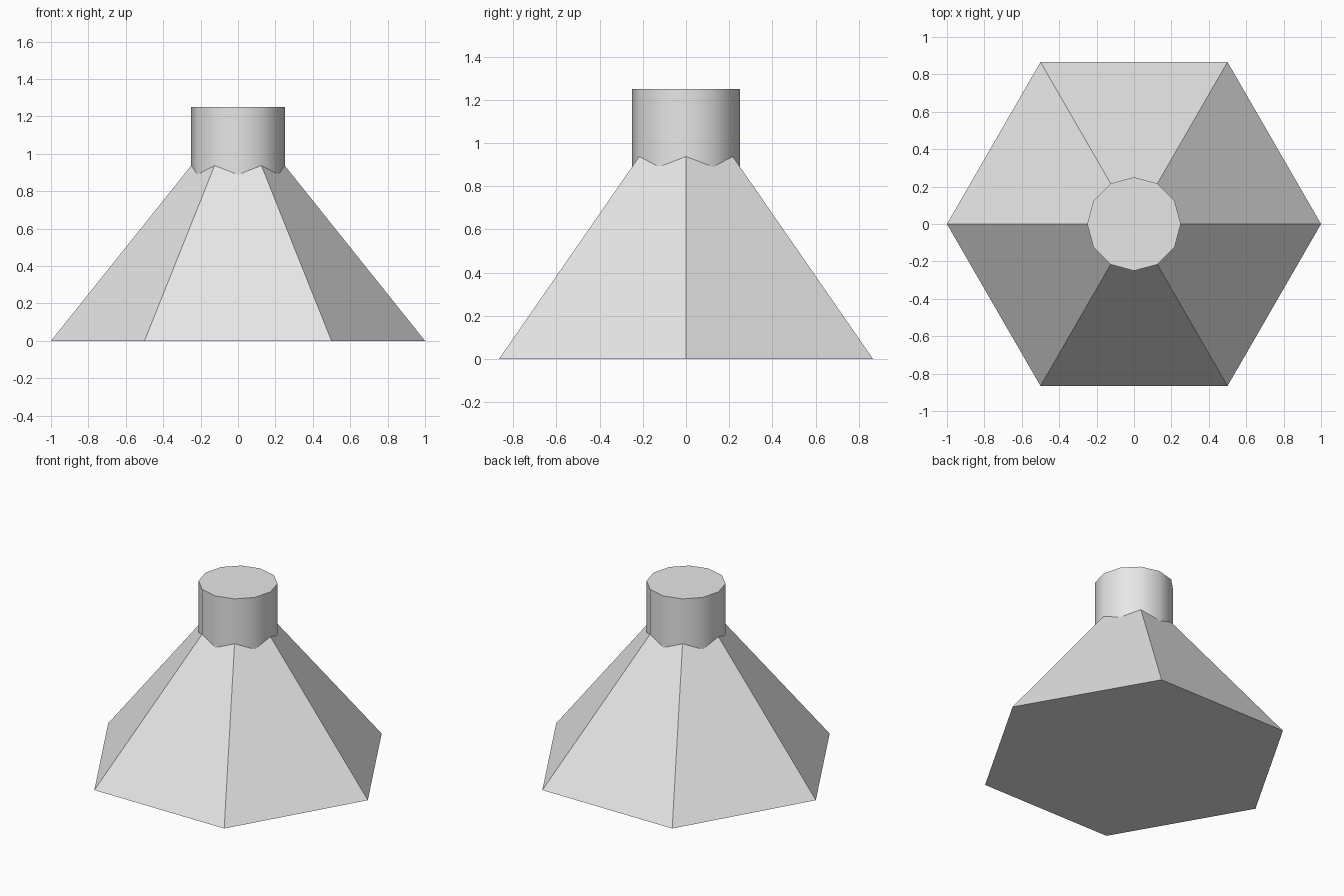
import bpy
import math

cube = bpy.data.objects.get("Cube")
if cube:
    bpy.data.objects.remove(cube, do_unlink=True)

grey = bpy.data.materials.new("light_grey")
grey.use_nodes = True
colour = (0.8, 0.8, 0.8, 1.0)
grey.diffuse_color = colour
grey.node_tree.nodes["Principled BSDF"].inputs["Base Color"].default_value = colour


def tapered_prism(name, sides, r_bottom, r_top, z_bottom, z_top):
    """Closed prism with a corner on the +x axis."""
    ring = [2 * math.pi * i / sides for i in range(sides)]
    verts = [(r * math.cos(a), r * math.sin(a), z)
             for r, z in ((r_bottom, z_bottom), (r_top, z_top)) for a in ring]
    faces = [(i, (i + 1) % sides, sides + (i + 1) % sides, sides + i)
             for i in range(sides)]
    faces += [tuple(reversed(range(sides))), tuple(range(sides, 2 * sides))]
    mesh = bpy.data.meshes.new(name)
    mesh.from_pydata(verts, [], faces)
    mesh.materials.append(grey)
    obj = bpy.data.objects.new(name, mesh)
    bpy.context.collection.objects.link(obj)
    return obj


# Six-sided sloping base, its tip hidden inside the neck
tapered_prism("hexagonal_base", 6, 1.0, 0.2, 0.0, 1.0)

# Twelve-sided upright neck with smooth walls and a sharp rim
neck = tapered_prism("round_neck", 12, 0.25, 0.25, 0.8, 1.25)
bpy.ops.object.select_all(action="DESELECT")
neck.select_set(True)
bpy.context.view_layer.objects.active = neck
bpy.ops.object.shade_smooth_by_angle(angle=math.radians(40))
